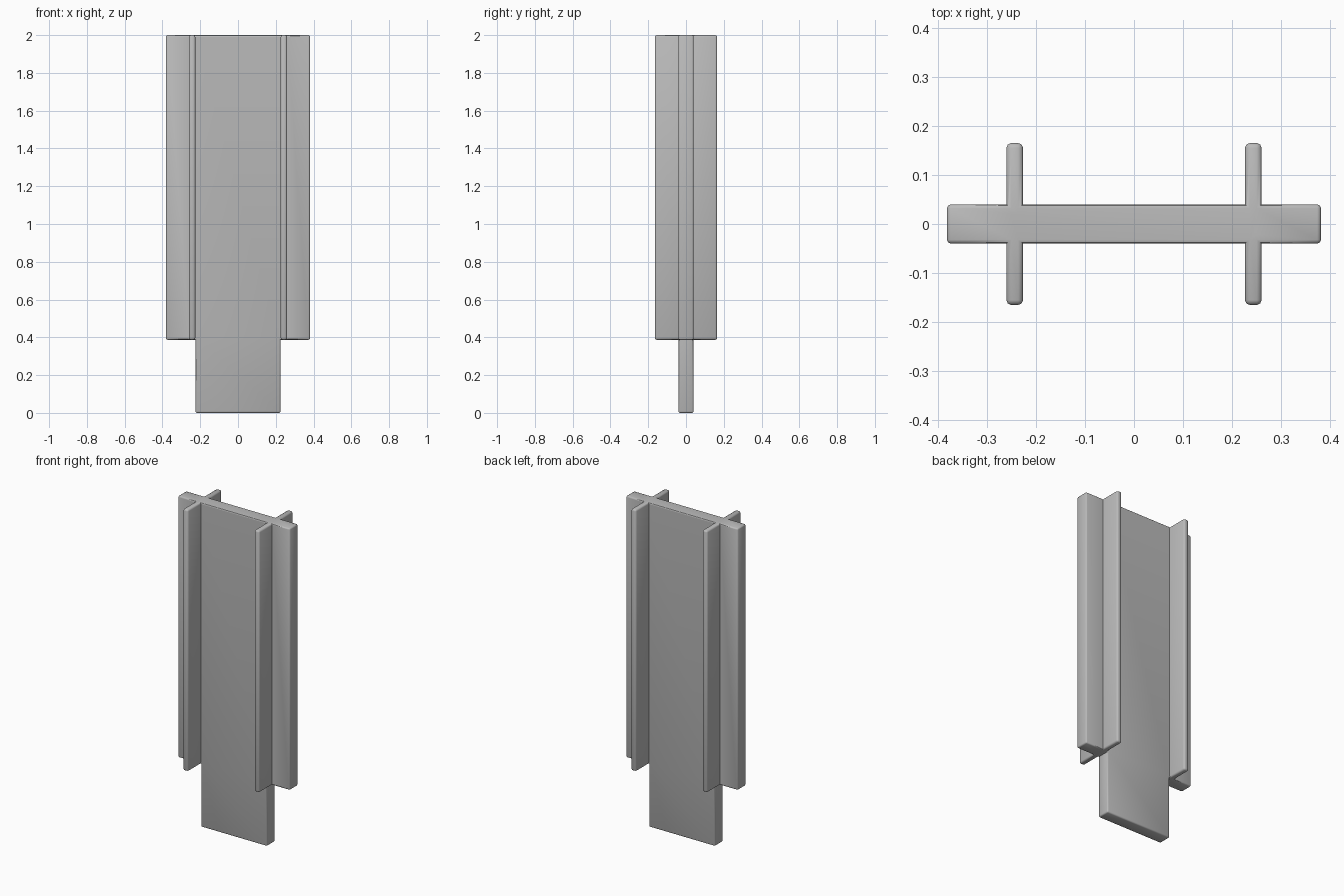
import bpy, bmesh, math

if "Cube" in bpy.data.objects:
    bpy.data.objects.remove(bpy.data.objects["Cube"])

grey = bpy.data.materials.new("grey")
grey.diffuse_color = (0.5, 0.5, 0.5, 1)
grey.use_nodes = True
grey.node_tree.nodes["Principled BSDF"].inputs["Base Color"].default_value = grey.diffuse_color


def extrude_profile(name, profile, y0, y1, bevel):
    """Extrude an (x, z) outline along y and round its convex edges."""
    bm = bmesh.new()
    face = bm.faces.new([bm.verts.new((x, y0, z)) for x, z in profile])
    ext = bmesh.ops.extrude_face_region(bm, geom=[face])
    verts = [g for g in ext["geom"] if isinstance(g, bmesh.types.BMVert)]
    bmesh.ops.translate(bm, vec=(0, y1 - y0, 0), verts=verts)
    bmesh.ops.recalc_face_normals(bm, faces=bm.faces)
    edges = [e for e in bm.edges if e.calc_face_angle_signed() > 0.5]
    bmesh.ops.bevel(bm, geom=edges, offset=bevel, segments=2, profile=0.5,
                    affect='EDGES', clamp_overlap=True)
    mesh = bpy.data.meshes.new(name)
    bm.to_mesh(mesh)
    bm.free()
    mesh.materials.append(grey)
    obj = bpy.data.objects.new(name, mesh)
    bpy.context.collection.objects.link(obj)
    return obj


TOP, STEP = 2.0, 0.387

# Main board with a narrower tongue at the bottom
half = [(0.225, 0), (0.225, STEP), (0.381, STEP), (0.381, TOP)]
board = extrude_profile("board", half + [(-x, z) for x, z in reversed(half)],
                        -0.04, 0.04, 0.008)

# Thin fins crossing the board on both sides
for side, label in ((-1, "left"), (1, "right")):
    a, b = side * 0.226, side * 0.26
    fin = extrude_profile(label + "_fin",
                          [(a, STEP), (b, STEP), (b, TOP), (a, TOP)],
                          -0.165, 0.165, 0.01)
    # Merge the fin into the board
    mod = board.modifiers.new("join_" + label, 'BOOLEAN')
    mod.operation = 'UNION'
    mod.solver = 'EXACT'
    mod.object = fin
    bpy.context.view_layer.objects.active = board
    bpy.ops.object.modifier_apply(modifier=mod.name)
    bpy.data.objects.remove(fin)

board.name = "finned_board"
bpy.ops.object.select_all(action='DESELECT')
board.select_set(True)
bpy.context.view_layer.objects.active = board
bpy.ops.object.shade_smooth_by_angle(angle=math.radians(50))
